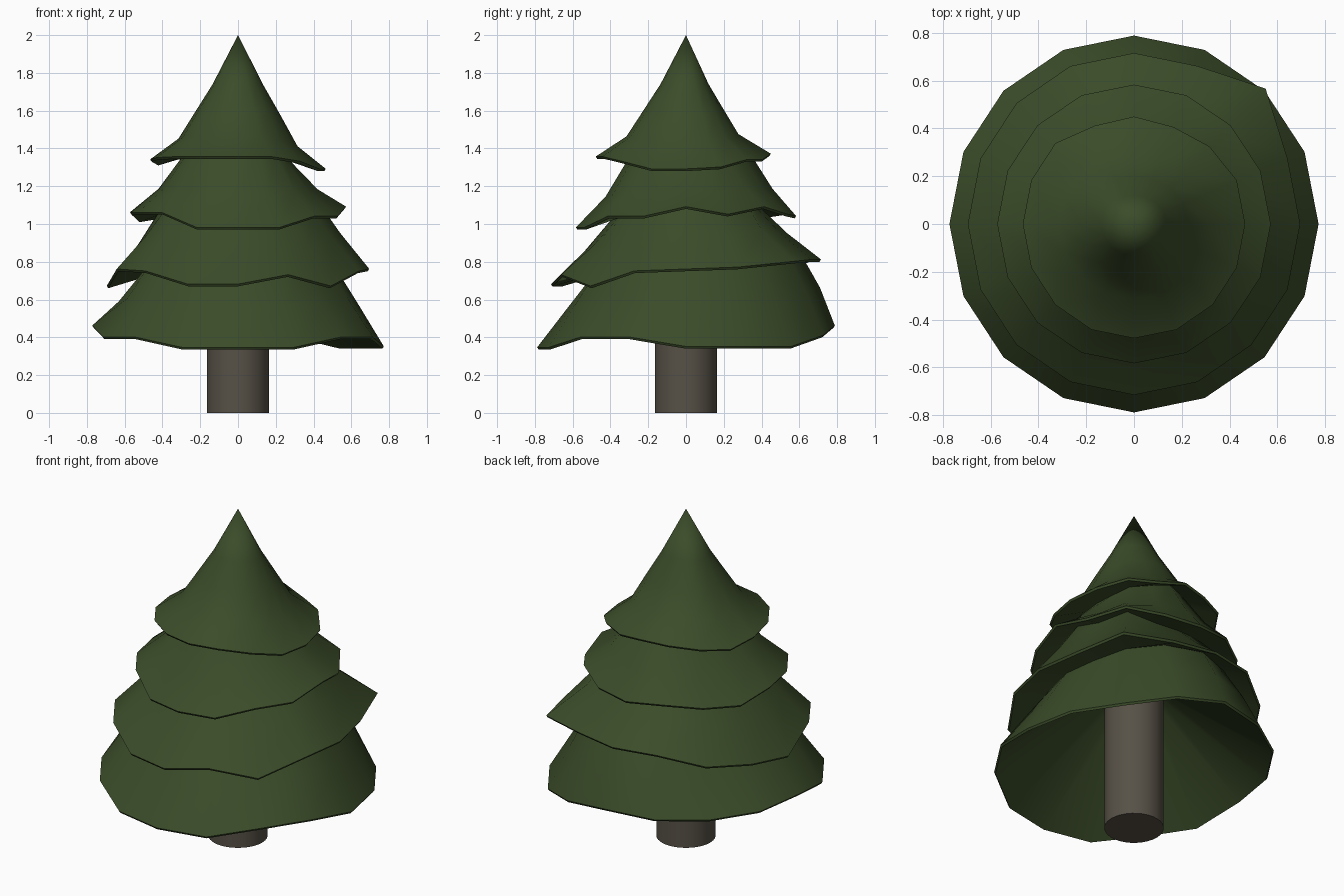
import bpy, bmesh, math

if "Cube" in bpy.data.objects:
    bpy.data.objects.remove(bpy.data.objects["Cube"])

N = 16  # sides of every foliage ring, counted anticlockwise from +x


def material(name, rgb):
    m = bpy.data.materials.new(name)
    m.diffuse_color = (*rgb, 1)
    m.use_nodes = True
    m.node_tree.nodes["Principled BSDF"].inputs["Base Color"].default_value = m.diffuse_color
    return m


def finish(name, bm, mat, angle):
    me = bpy.data.meshes.new(name)
    bm.to_mesh(me)
    bm.free()
    ob = bpy.data.objects.new(name, me)
    bpy.context.collection.objects.link(ob)
    me.materials.append(mat)
    bpy.ops.object.select_all(action='DESELECT')
    ob.select_set(True)
    bpy.context.view_layer.objects.active = ob
    bpy.ops.object.shade_smooth_by_angle(angle=math.radians(angle))
    return ob


def ring(bm, rx, ry, heights, bulge={}):
    """Ring of vertices; bulge scales the radius at single corners."""
    out = []
    for k in range(N):
        a = 2 * math.pi * k / N
        f = bulge.get(k, 1)
        out.append(bm.verts.new((f * rx * math.cos(a), f * ry * math.sin(a), heights[k])))
    return out


def bridge(bm, low, high):
    for k in range(N):
        j = (k + 1) % N
        bm.faces.new((low[k], low[j], high[j], high[k]))


# Drooping tiers: rim radii, rim heights in hundredths, neck radius,
# middle ring (share of radius and of height from rim to neck),
# and radius factors of single corners on rim and neck
tiers = [
    dict(r=(.772, .788), neck=.49, mid=(.50, .52), rim={},
         body={2: 1.06, 3: 1.16, 4: 1.22, 5: 1.14},
         z=[34, 34, 34, 40, 45, 44, 44, 44, 45, 39, 39, 33.5, 33.5, 33.5, 39, 39]),
    dict(r=(.695, .715), neck=.39, mid=(.55, .52), rim={2: 1.12},
         body={0: 1.05, 1: 1.08, 2: 1.1, 15: 1.05},
         z=[75, 76, 79, 80, 80, 80, 73, 70, 66, 75, 74, 67, 67, 72, 66, 74]),
    dict(r=(.572, .583), neck=.27, mid=(.50, .40), rim={}, body={3: 1.1, 4: 1.15, 5: 1.1},
         z=[108, 104, 108, 104, 103, 105, 103, 101, 105, 105, 105, 97, 97, 97, 103, 103]),
    dict(r=(.465, .478), neck=0, mid=None, rim={2: .96, 3: .92, 4: .94, 5: .93}, body={},
         z=[128, 129, 133, 133, 136, 135, 134, 131, 133, 134, 134.5, 134.5, 134.5, 134.5, 132, 128]),
]

# Foliage: one folded skin running up over each tier and under the next
bm = bmesh.new()
# Hollow underside of the lowest tier
below = ring(bm, .15, .15, [.86] * N)
for i, t in enumerate(tiers):
    rx, ry = t['r']
    z = [h / 100 for h in t['z']]
    lip = ring(bm, rx - .008, ry - .008, z, t['rim'])
    rim = ring(bm, rx, ry, [h + .012 for h in z], t['rim'])
    bridge(bm, below, lip)
    bridge(bm, lip, rim)
    if t['mid']:
        top = [h / 100 + .06 for h in tiers[i + 1]['z']]
        n = t['neck']
        s, v = t['mid']
        mid = ring(bm, rx + (n - rx) * s, ry + (n - ry) * s,
                   [a + (b - a) * v for a, b in zip(z, top)],
                   {k: 1 + (f - 1) * .5 for k, f in t['body'].items()})
        neck = ring(bm, n, n, top, t['body'])
        bridge(bm, rim, mid)
        bridge(bm, mid, neck)
        below = neck
    else:
        # Pointed crown
        last = rim
        for r, h, follow in ((.315, 1.46, .8), (.225, 1.60, .4), (.135, 1.74, .1)):
            cur = ring(bm, r, r, [h + follow * (q - 1.34) for q in z],
                       {2: .95, 3: .9, 4: .88, 5: .92})
            bridge(bm, last, cur)
            last = cur
        tip = bm.verts.new((0, 0, 2))
        for k in range(N):
            bm.faces.new((last[k], last[(k + 1) % N], tip))
finish("foliage", bm, material("needle_green", (.043, .072, .022)), 45)

# Trunk
bm = bmesh.new()
bmesh.ops.create_cone(bm, cap_ends=True, segments=32, radius1=.165, radius2=.165, depth=.9)
bmesh.ops.translate(bm, verts=bm.verts, vec=(0, 0, .45))
finish("trunk", bm, material("bark", (.095, .082, .062)), 40)
